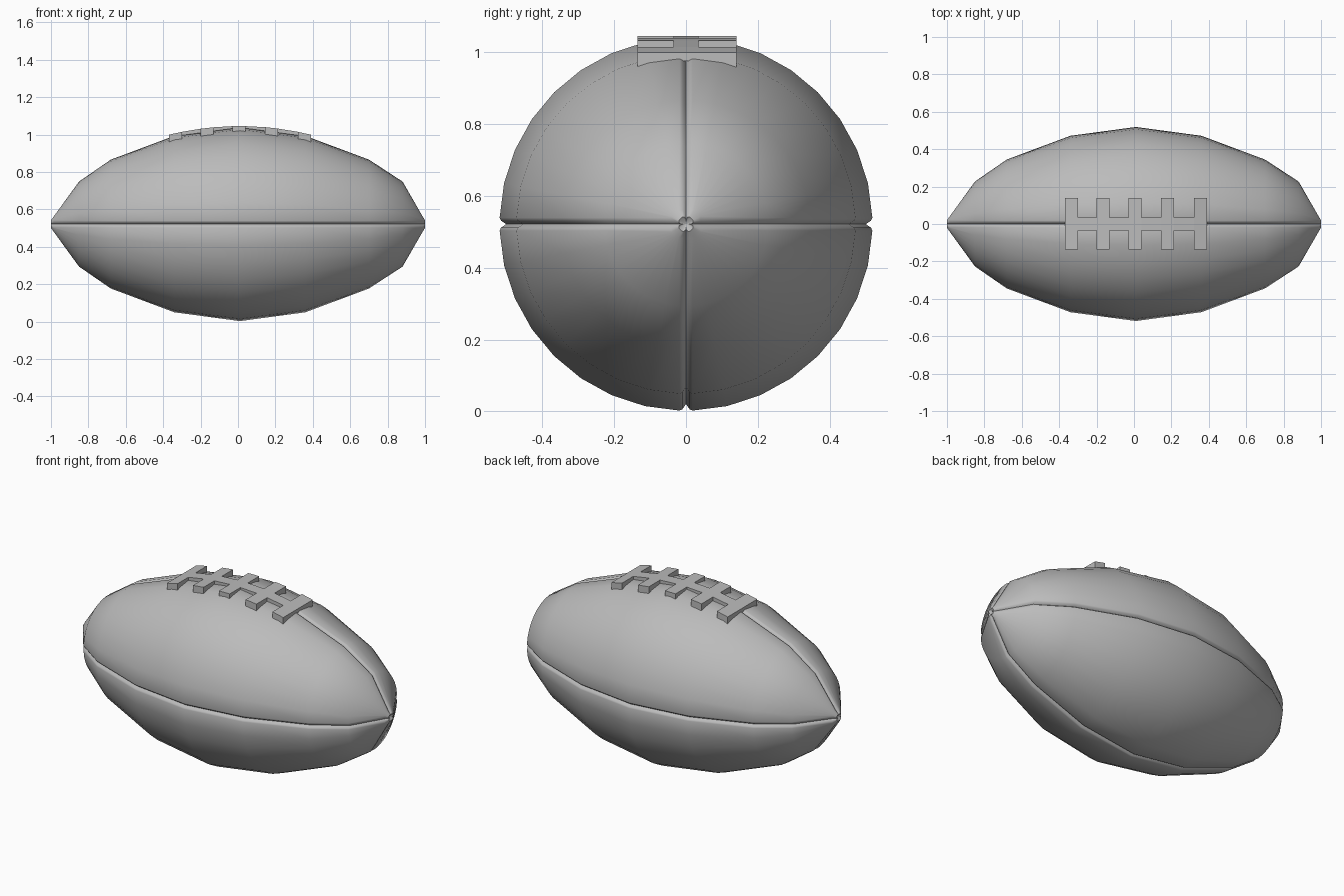
import bpy, bmesh, math

cube = bpy.data.objects.get("Cube")
if cube:
    bpy.data.objects.remove(cube, do_unlink=True)

CENTRE_Z = 0.521
# Half profile of the ball: distance along x, radius
PROFILE = [(-1.0, 0.022), (-0.985, 0.045), (-0.85, 0.228), (-0.68, 0.345),
           (-0.34, 0.472), (0.01, 0.519), (0.36, 0.472), (0.70, 0.345),
           (0.88, 0.228), (0.987, 0.045), (1.0, 0.022)]
STEPS = 8  # facets across each leather panel

grey = bpy.data.materials.new("plain grey")
grey.use_nodes = True
colour = (0.5, 0.5, 0.5, 1)
grey.diffuse_color = colour
grey.node_tree.nodes["Principled BSDF"].inputs["Base Color"].default_value = colour


def finish(bm, name):
    bmesh.ops.recalc_face_normals(bm, faces=bm.faces)
    mesh = bpy.data.meshes.new(name)
    bm.to_mesh(mesh)
    bm.free()
    mesh.materials.append(grey)
    obj = bpy.data.objects.new(name, mesh)
    bpy.context.collection.objects.link(obj)
    return obj


def ring_points(r):
    """Cross-section with a narrow rounded groove between four panels."""
    s = min(1, r / 0.045)
    lip = [(0.0, 0.018), (0.004, 0.013), (0.010, 0.004), (0.018, 0.0)]
    edge = [(math.asin(w * s / r), r - d * s) for w, d in lip]
    start = edge[-1][0]
    span = math.pi / 2 - 2 * start
    panel = [(start + span * i / STEPS, r) for i in range(1, STEPS)]
    far = [(math.pi / 2 - a, q) for a, q in reversed(edge[1:])]
    quarter = edge + panel + far
    return [(q * math.cos(a + k * math.pi / 2), q * math.sin(a + k * math.pi / 2))
            for k in range(4) for a, q in quarter]


# Ball: four panels lofted along x, with slightly sunken tips
bm = bmesh.new()
rings = [[bm.verts.new((x, y, CENTRE_Z + z)) for y, z in ring_points(r)]
         for x, r in PROFILE]
count = len(rings[0])
for a, b in zip(rings, rings[1:]):
    for i in range(count):
        j = (i + 1) % count
        bm.faces.new((a[i], a[j], b[j], b[i]))
for ring, x in ((rings[0], -0.985), (rings[-1], 0.985)):
    pole = bm.verts.new((x, 0, CENTRE_Z))
    for i in range(count):
        bm.faces.new((ring[i], ring[(i + 1) % count], pole))
ball = finish(bm, "ball")
bpy.ops.object.select_all(action='DESELECT')
ball.select_set(True)
bpy.context.view_layer.objects.active = ball
bpy.ops.object.shade_smooth_by_angle(angle=math.radians(50))


def ball_top(x, y):
    for (x0, r0), (x1, r1) in zip(PROFILE, PROFILE[1:]):
        if x0 <= x <= x1:
            r = r0 + (r1 - r0) * (x - x0) / (x1 - x0)
            return CENTRE_Z + math.sqrt(r * r - y * y)


# Laces: a centre strip with five crossbars, flat on top and fitted to the ball
bm = bmesh.new()
xs = [-0.37, -0.30, -0.20, -0.13, -0.03, 0.04, 0.145, 0.215, 0.32, 0.39]
ys = [-0.135, -0.085, -0.035, 0.035, 0.0875, 0.14]
grid = [[bm.verts.new((x, y, 1.045 - 0.32 * (x - 0.01) ** 2)) for y in ys] for x in xs]
for i in range(len(xs) - 1):
    for j in range(len(ys) - 1):
        if i % 2 == 0 or j == 2:
            bm.faces.new((grid[i][j], grid[i + 1][j], grid[i + 1][j + 1], grid[i][j + 1]))
bmesh.ops.delete(bm, geom=[v for v in bm.verts if not v.link_faces], context='VERTS')
under = bmesh.ops.extrude_face_region(bm, geom=bm.faces[:], use_keep_orig=True)
for v in under["geom"]:
    if isinstance(v, bmesh.types.BMVert):
        v.co.z = ball_top(v.co.x, v.co.y) - 0.006
finish(bm, "laces")
